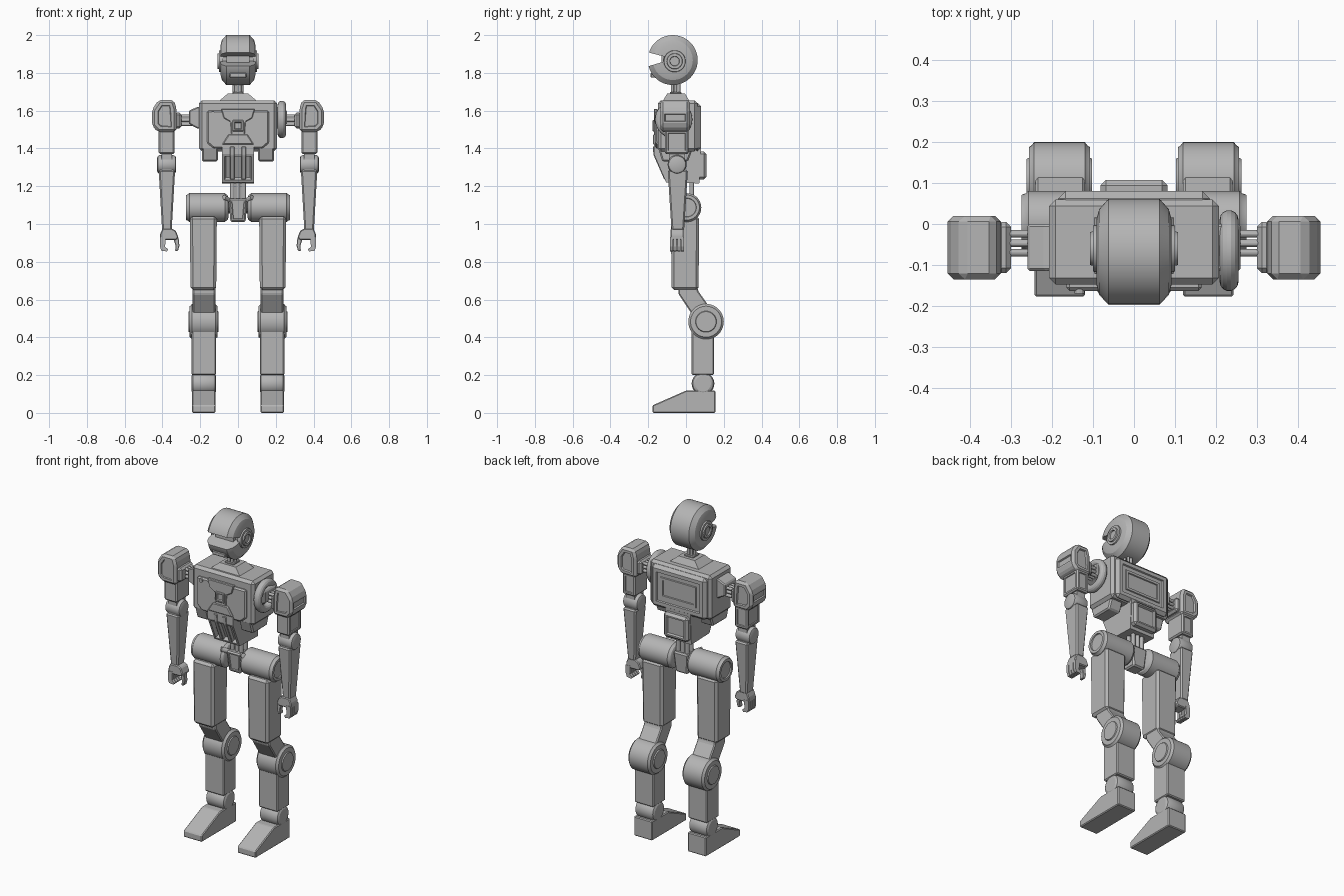
import bpy, bmesh, math
from mathutils import Vector

if "Cube" in bpy.data.objects:
    bpy.data.objects.remove(bpy.data.objects["Cube"], do_unlink=True)

grey = bpy.data.materials.new("plain grey")
grey.use_nodes = True
GREY = (0.46, 0.46, 0.46, 1)
grey.diffuse_color = GREY
grey.node_tree.nodes["Principled BSDF"].inputs["Base Color"].default_value = GREY


def finish(name, bm, mirror=False, smooth=False, bevel=0, insets=()):
    """Chamfer, inset panels, then turn the bmesh into an object."""
    bmesh.ops.recalc_face_normals(bm, faces=bm.faces[:])
    if bevel:
        bmesh.ops.bevel(bm, geom=bm.edges[:], offset=bevel, segments=1, affect='EDGES')
    for direction, margin, depth in insets:
        bm.normal_update()
        face = max(bm.faces, key=lambda f: f.calc_area() * (f.normal.dot(Vector(direction)) > 0.8))
        bmesh.ops.inset_region(bm, faces=[face], thickness=margin, depth=0)
        bmesh.ops.inset_region(bm, faces=[face], thickness=abs(depth) * 0.6, depth=depth)
    me = bpy.data.meshes.new(name)
    bm.to_mesh(me)
    bm.free()
    me.materials.append(grey)
    if smooth:
        me.shade_smooth()
        me.set_sharp_from_angle(angle=math.radians(25))
    ob = bpy.data.objects.new(name, me)
    bpy.context.scene.collection.objects.link(ob)
    if mirror:
        ob.modifiers.new("Mirror", 'MIRROR')
    return ob


def block(name, x, y, z, taper=(1, 1), **kw):
    """Box from ranges; taper scales its lower end."""
    bm = bmesh.new()
    bmesh.ops.create_cube(bm, size=1)
    for v in bm.verts:
        t = taper if v.co.z < 0 else (1, 1)
        v.co = [(r[0] + r[1]) / 2 + c * s * (r[1] - r[0])
                for r, c, s in zip((x, y, z), v.co, (*t, 1))]
    return finish(name, bm, **kw)


def prism(name, axis, profile, lo, hi, **kw):
    """Extrude a (y, z) profile along x, or an (x, z) profile along y."""
    bm = bmesh.new()
    put = (lambda d, p: (d, *p)) if axis == 'x' else (lambda d, p: (p[0], d, p[1]))
    a, b = [[bm.verts.new(put(d, p)) for p in profile] for d in (lo, hi)]
    bm.faces.new(a)
    bm.faces.new(b[::-1])
    for i in range(len(a)):
        bm.faces.new((a[i - 1], a[i], b[i], b[i - 1]))
    return finish(name, bm, **kw)


def lathe(name, profile, y, z, closed=False, n=40, **kw):
    """Turn an (x, radius) profile about an axis parallel to x."""
    bm = bmesh.new()
    rings = [[bm.verts.new((x, y + r * math.cos(k * math.tau / n), z + r * math.sin(k * math.tau / n)))
              for k in range(n)] for x, r in profile]
    if not closed:
        bm.faces.new(rings[0])
        bm.faces.new(rings[-1])
    for i in range(0 if closed else 1, len(rings)):
        for k in range(n):
            bm.faces.new((rings[i - 1][k - 1], rings[i - 1][k], rings[i][k], rings[i][k - 1]))
    return finish(name, bm, smooth=True, **kw)


def both_ends(cx, half):
    """Symmetric lathe profile around cx from its outer half."""
    return [(cx - d, r) for d, r in half[::-1]] + [(cx + d, r) for d, r in half]


def rods(name, pairs, radius, **kw):
    bm = bmesh.new()
    for p, q in pairs:
        p, q = Vector(p), Vector(q)
        new = bmesh.ops.create_cone(bm, cap_ends=True, segments=12, radius1=radius,
                                    radius2=radius, depth=(q - p).length)['verts']
        turn = (q - p).to_track_quat('Z', 'Y')
        for v in new:
            v.co = turn @ v.co + (p + q) / 2
    return finish(name, bm, smooth=True, **kw)


# Head with a visor slot, and round ears
head = lathe("head", both_ends(0, [(.062, .132), (.085, .106), (.092, .08)]), -.07, 1.868, n=48)
slot = prism("visor_slot_cutter", 'x', [(-.25, 1.922), (-.11, 1.885), (-.11, 1.862), (-.25, 1.82)], -.15, .15)
slot.hide_render = True
slot.hide_viewport = True
cut = head.modifiers.new("Visor slot", 'BOOLEAN')
cut.object, cut.operation = slot, 'DIFFERENCE'
lathe("ear", [(.08, .06), (.1, .056), (.1, .042), (.108, .04), (.108, .026), (.1, .024)],
      -.06, 1.862, mirror=True)
block("face_core", (-.06, .06), (-.13, -.08), (1.82, 1.92))
block("jaw_plate", (-.045, .045), (-.187, -.12), (1.775, 1.80), bevel=.004)

# Neck
rods("neck_cables", [((.02 * math.cos(a), -.055 + .02 * math.sin(a), 1.67),
                      (.02 * math.cos(a), -.055 + .02 * math.sin(a), 1.77))
                     for a in [k * math.tau / 6 for k in range(6)]], .008)
block("neck_collar", (-.03, .03), (-.085, -.025), (1.685, 1.7), bevel=.004)
block("neck_base", (-.055, .055), (-.1, -.005), (1.65, 1.69), taper=(1.85, 1.5))

# Torso
block("chest", (-.207, .207), (-.148, .06), (1.385, 1.655), bevel=.016)
block("back_plate", (-.185, .185), (.04, .08), (1.385, 1.64), bevel=.018,
      insets=[((0, 1, 0), .03, -.008), ((0, 1, 0), .03, .006), ((0, 1, 0), .02, -.006)])
prism("chest_plate", 'y', [(-.165, 1.6), (.165, 1.6), (.165, 1.43), (.13, 1.4), (-.13, 1.4), (-.165, 1.43)],
      -.163, -.13, bevel=.008)
prism("sternum_plate", 'y', [(-.09, 1.61), (.09, 1.61), (.075, 1.56), (.04, 1.54), (.035, 1.47),
                             (-.035, 1.47), (-.04, 1.54), (-.075, 1.56)], -.17, -.15, bevel=.004)
block("sternum_box", (-.03, .03), (-.178, -.15), (1.49, 1.55), bevel=.004, insets=[((0, -1, 0), .01, -.008)])
prism("belly_collar", 'y', [(-.05, 1.475), (.05, 1.475), (.085, 1.42), (-.085, 1.42)], -.174, -.14, bevel=.005)
rods("chest_button", [((-.133, -.14, 1.585), (-.133, -.17, 1.585))], .012)
prism("rib_pad", 'x', [(-.15, 1.41), (.04, 1.41), (.01, 1.33), (-.125, 1.33)], .107, .19,
      bevel=.008, mirror=True)

# Waist with recessed panels in front and back
prism("waist", 'x', [(-.17, 1.42), (-.17, 1.37), (-.105, 1.22), (.07, 1.215), (.08, 1.42)], -.085, .085,
      insets=[((0, -.92, -.4), .018, -.02)])
for x in (-.03, .03):
    prism("belly_rail", 'x', [(-.176, 1.41), (-.172, 1.365), (-.115, 1.235), (-.09, 1.24), (-.14, 1.41)],
          x - .012, x + .012, bevel=.003)
block("waist_back_box", (-.082, .082), (.05, .108), (1.235, 1.385), bevel=.014,
      insets=[((0, 1, 0), .012, -.012)])
rods("waist_cables", [((x, y, 1.1), (x, y, 1.24)) for x in (-.03, 0, .03) for y in (-.01, .03)], .012)

# Pelvis and hips
block("pelvis", (-.05, .05), (-.045, .055), (1.01, 1.135), taper=(.8, .8), bevel=.008,
      insets=[((0, -1, 0), .01, -.006)])
rods("pelvis_axle", [((-.1, .005, 1.085), (.1, .005, 1.085))], .03)
rods("hip_link", [((.02, .0, 1.11), (.075, -.055, 1.14))], .014, mirror=True)
lathe("hip", [(.05, .052), (.056, .066), (.07, .076), (.258, .076), (.264, .07), (.275, .066), (.275, .05), (.268, .048)],
      .005, 1.087, mirror=True)

# Legs
block("thigh", (.112, .255), (-.08, .07), (.65, 1.04), taper=(.95, .95), bevel=.014, mirror=True)
prism("knee_link", 'x', [(-.04, .67), (.06, .67), (.065, .645), (.125, .56), (.06, .48), (-.01, .585), (-.04, .63)],
      .12, .24, bevel=.006, mirror=True)
lathe("knee", both_ends(.182, [(.062, .094), (.068, .086), (.074, .082), (.074, .056), (.08, .053)]),
      .106, .483, mirror=True)
block("shin", (.117, .245), (.03, .148), (.2, .44), bevel=.006, mirror=True)
lathe("ankle", both_ends(.181, [(.045, .06), (.058, .054), (.064, .042)]), .09, .155, mirror=True)
block("ankle_core", (.135, .227), (.05, .13), (.1, .22), mirror=True)
prism("foot", 'x', [(-.177, 0), (-.177, .04), (.0, .118), (.155, .118), (.155, 0)], .119, .243,
      bevel=.005, mirror=True)

# Shoulder sockets, cables and the hose ring on one side
prism("shoulder_socket", 'y', [(.2, 1.62), (.215, 1.62), (.26, 1.6), (.26, 1.53), (.215, 1.505), (.2, 1.505)],
      -.115, .0, bevel=.006, mirror=True)
rods("shoulder_cables", [((.22, y, z), (.33, y, z)) for y in (-.07, -.047, -.024) for z in (1.528, 1.55, 1.572)],
     .009, mirror=True)
lathe("hose_ring", [(.232 + .023 * math.cos(k * math.tau / 14), .076 + .023 * math.sin(k * math.tau / 14))
                    for k in range(14)], -.065, 1.553, closed=True)

# Arms
prism("shoulder", 'y', [(.34, 1.657), (.42, 1.657), (.455, 1.605), (.455, 1.52), (.425, 1.487), (.325, 1.487), (.325, 1.61)],
      -.135, .02, bevel=.014,
      insets=[((1, 0, 0), .012, -.008), ((0, 1, 0), .018, -.008), ((0, -1, 0), .018, -.006)], mirror=True)
block("shoulder_inner", (.3, .335), (-.12, .005), (1.505, 1.59), bevel=.012, mirror=True)
block("upper_arm", (.335, .42), (-.112, .014), (1.37, 1.5), bevel=.008,
      insets=[((0, 1, 0), .014, -.006), ((1, 0, 0), .014, -.005)], mirror=True)
lathe("elbow", both_ends(.378, [(.034, .05), (.046, .045), (.05, .036)]), -.047, 1.315, mirror=True)
block("elbow_link", (.35, .406), (-.09, -.005), (1.28, 1.4), mirror=True)
block("forearm", (.333, .42), (-.097, .01), (.965, 1.285), taper=(.58, .62), bevel=.008, mirror=True)

# Hands
prism("palm", 'y', [(.35, .975), (.4, .975), (.413, .945), (.413, .915), (.328, .915), (.315, .93), (.33, .965)],
      -.082, -.012, bevel=.005, mirror=True)
for k in range(4):
    y = -.085 + k * .0195
    prism("finger", 'y', [(.413, .93), (.382, .93), (.386, .88), (.37, .865), (.376, .855), (.405, .858), (.413, .88)],
          y, y + .016, mirror=True)
prism("thumb", 'y', [(.345, .93), (.315, .93), (.31, .885), (.318, .857), (.333, .857), (.33, .885)],
      -.07, -.04, bevel=.003, mirror=True)
